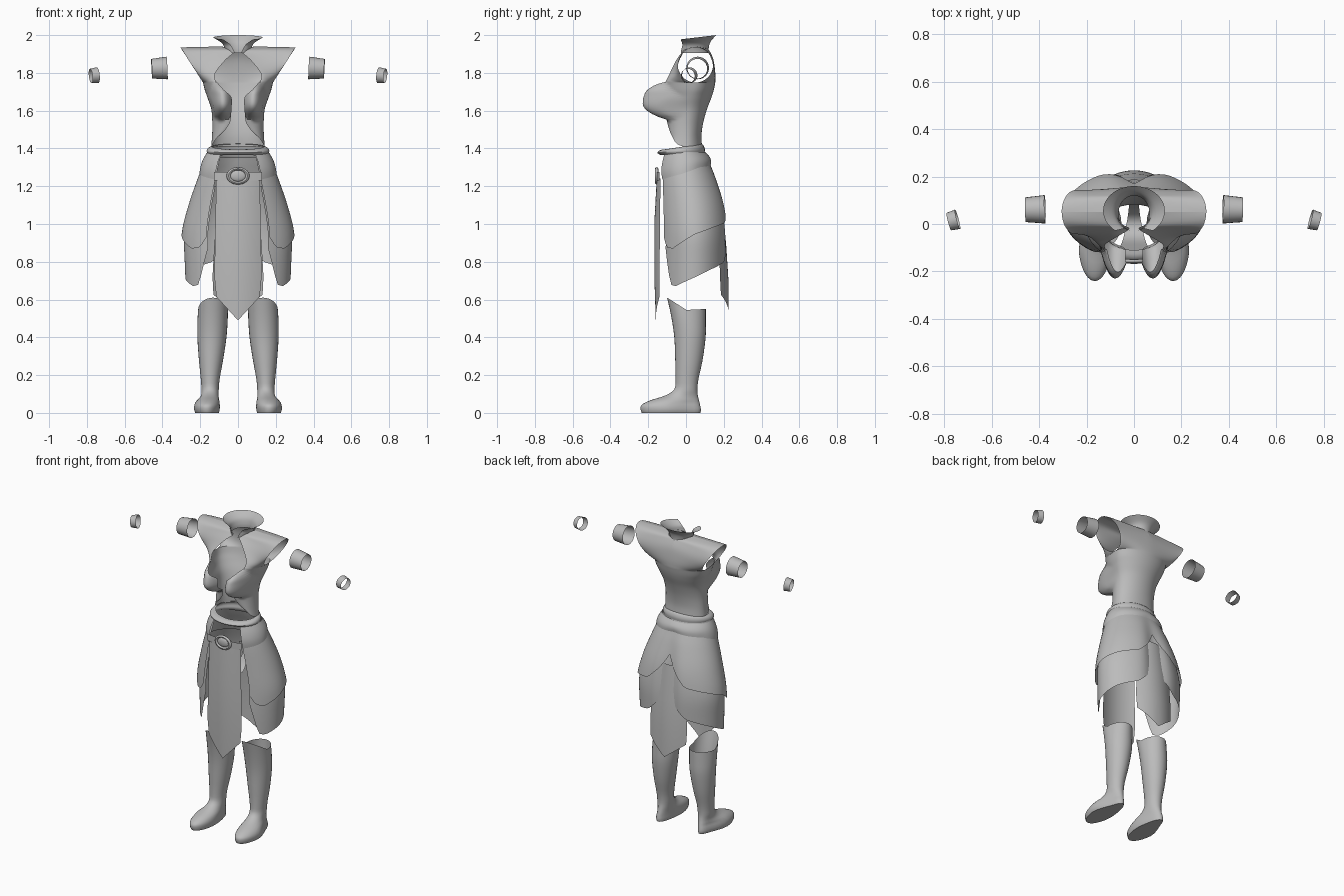
import bpy, bmesh, math
from mathutils import Vector

if "Cube" in bpy.data.objects:
    bpy.data.objects.remove(bpy.data.objects["Cube"])

mat = bpy.data.materials.new("grey_cloth")
mat.diffuse_color = (0.5, 0.5, 0.5, 1)
mat.use_nodes = True
mat.node_tree.nodes["Principled BSDF"].inputs["Base Color"].default_value = mat.diffuse_color


def spline(keys, n):
    """Smooth rows through key tuples, n steps per span."""
    out = []
    for i in range(len(keys) - 1):
        p0, p1, p2 = keys[max(i - 1, 0)], keys[i], keys[i + 1]
        p3 = keys[min(i + 2, len(keys) - 1)]
        for s in range(n + (i == len(keys) - 2)):
            t = s / n
            out.append(tuple(
                b + t * ((c - a) / 2 + t * ((2 * a - 5 * b + 4 * c - d) / 2
                         + t * (3 * b - a - 3 * c + d) / 2))
                for a, b, c, d in zip(p0, p1, p2, p3)))
    return out


def table(keys, x):
    """Linear lookup of tuples keyed by ascending first value."""
    x = min(max(x, keys[0][0]), keys[-1][0])
    for p, q in zip(keys, keys[1:]):
        if x <= q[0]:
            break
    t = (x - p[0]) / (q[0] - p[0])
    return tuple(a + t * (b - a) for a, b in zip(p, q))[1:]


def sheet(name, patches, centre, closed=False, cap=False, mirror=True):
    """Grids of points joined into one surface facing away from centre."""
    bm = bmesh.new()
    for rows in patches:
        g = [[bm.verts.new(p) for p in r] for r in rows]
        m = len(g[0])
        for a, b in zip(g, g[1:]):
            for j in range(m if closed else m - 1):
                k = (j + 1) % m
                bm.faces.new((a[j], a[k], b[k], b[j]))
        if cap:
            bm.faces.new(g[-1])
    bmesh.ops.remove_doubles(bm, verts=bm.verts[:], dist=0.0015)
    bmesh.ops.recalc_face_normals(bm, faces=bm.faces[:])
    bm.normal_update()
    c = Vector(centre)
    if sum(f.normal.dot(f.calc_center_median() - c) * f.calc_area() for f in bm.faces) < 0:
        bmesh.ops.reverse_faces(bm, faces=bm.faces[:])
    me = bpy.data.meshes.new(name)
    bm.to_mesh(me)
    bm.free()
    ob = bpy.data.objects.new(name, me)
    bpy.context.collection.objects.link(ob)
    finish(ob)
    if mirror:
        ob.modifiers.new("mirror", 'MIRROR').merge_threshold = 0.001
    return ob


def finish(ob):
    ob.data.materials.clear()
    ob.data.materials.append(mat)
    bpy.ops.object.select_all(action='DESELECT')
    bpy.context.view_layer.objects.active = ob
    ob.select_set(True)
    bpy.ops.object.shade_smooth_by_angle(angle=math.radians(45))


# bodice: open front edge, round sides, full bust, armholes above
def quarter(c, s, n=12):
    pts = []
    for j in range(n + 1):
        a = math.pi / 2 * j / n
        si, co = math.sin(a), math.cos(a)
        pts.append((c[0] + (s[0] - c[0]) * si, s[1] + (c[1] - s[1]) * co, c[2] + (s[2] - c[2]) * si))
    return pts


def bust(row):
    out = []
    for j, (x, y, z) in enumerate(row):
        d = ((x - 0.09) / 0.07) ** 2 + ((z - 1.635) / (0.125 if z > 1.635 else 0.085)) ** 2
        fade = min(1, (len(row) - 1 - j) / 6)
        out.append((x, y - 0.125 * fade * max(0, 1 - d) ** 0.85, z))
    return out


def armhole(phi, side):
    a = math.radians(phi)
    z = 1.842 - 0.093 * math.cos(a)
    return (0.185 + 0.12 * (z - 1.749) / 0.186, 0.05 + side * 0.093 * math.sin(a), z)


# side z, edge z, edge x, edge y, side x, side y, back y
lower = [(1.41, 1.455, .115, -.065, .142, 0, .085), (1.47, 1.49, .075, -.085, .137, 0, .082),
         (1.54, 1.54, .042, -.10, .136, 0, .092), (1.61, 1.61, .035, -.115, .142, .01, .112),
         (1.67, 1.67, .035, -.12, .162, .025, .135), (1.71, 1.71, .075, -.12, .176, .04, .147),
         (1.749, 1.76, .12, -.105, .185, .05, .155)]
front_low, back_low = [], []
for z, zf, ex, ey, sx, sy, by in spline(lower, 5):
    front_low.append(bust(quarter((ex, ey, zf), (sx, sy, z), 18)))
    back_low.append(quarter((0, by, z), (sx, sy, z)))
front_top = [(.12, -.105, 1.76, 0), (.12, -.085, 1.80, 40), (.065, -.05, 1.87, 80),
             (.02, -.02, 1.91, 115), (.05, 0, 1.925, 150), (.085, .05, 1.94, 180)]
back_top = [(0, .155, 1.749, 0), (0, .155, 1.80, 40), (0, .145, 1.87, 80),
            (0, .125, 1.915, 115), (.05, .105, 1.93, 150), (.085, .05, 1.94, 180)]
front_up = [bust(quarter(k[:3], armhole(k[3], -1), 18)) for k in spline(front_top, 4)]
back_up = [quarter(k[:3], armhole(k[3], 1)) for k in spline(back_top, 4)]
sheet("bodice", [front_low, back_low, front_up, back_up], (0, 0.03, 1.65))

# collar: flared, open at the front
collar = []
for rx, ry, yc, zb, zf, gap in spline([(.065, .075, .045, 1.905, 1.905, 14), (.07, .075, .045, 1.93, 1.925, 22),
                                       (.085, .08, .05, 1.965, 1.95, 30), (.13, .105, .055, 2.0, 1.975, 38)], 4):
    row = []
    for j in range(17):
        a = math.radians((180 - gap) * j / 16)
        row.append((rx * math.sin(a), yc + ry * math.cos(a), zb + (zf - zb) * (1 - math.cos(a)) / 2))
    collar.append(row)
sheet("collar", [collar], (0, 0.05, 1.93))


# waist roll: closed ring, lower and thinner at the front
def ring(rx, yf, yb, zf, zb, n=32, xc=0):
    pts = []
    for j in range(n):
        a = 2 * math.pi * j / n
        k = (1 + math.cos(a)) / 2
        pts.append((xc + rx * math.sin(a), (yf + yb) / 2 + (yb - yf) / 2 * math.cos(a), zf + (zb - zf) * k))
    return pts


roll = [(.138, -.11, .082, 1.395, 1.425), (.157, -.135, .093, 1.392, 1.415), (.166, -.152, .10, 1.378, 1.395),
        (.160, -.14, .098, 1.368, 1.37), (.166, -.13, .107, 1.365, 1.35)]
sheet("waist_roll", [[ring(*k) for k in spline(roll, 3)]], (0, 0, 1.39), closed=True, mirror=False)

# skirt layers: z, half width, front y, back y
hips = spline([(.62, .288, -.155, .232), (.80, .296, -.155, .238), (.95, .298, -.15, .237), (1.1, .262, -.15, .215),
               (1.245, .212, -.15, .165), (1.32, .182, -.14, .130), (1.38, .163, -.13, .104)], 5)


def skirt(name, top, hem, off, end, puff=0.0, n=28, m=14):
    rows = []
    for i in range(m + 1):
        v = i / m
        row = []
        for j in range(n + 1):
            th = end * j / n
            z = top + (table(hem, th)[0] - top) * v
            rx, yf, yb = table(hips, z)
            o = off + puff * math.sin(math.pi * v)
            a = math.radians(th)
            fold = 0.035 * math.exp(-(th / 14) ** 2) * min(1, max(0, (1.35 - z) / 0.3))
            row.append(((rx + o) * math.sin(a),
                        (yf + yb) / 2 + ((yb - yf) / 2 + o) * math.cos(a) - fold, z))
        rows.append(row)
    sheet(name, [rows], (0, 0.03, 1.1))


skirt("upper_skirt", 1.38, [(0, 1.18), (12, 1.09), (28, 1.01), (60, .98), (90, .945), (125, .87), (138, .875), (146, .93)], 0, 146)
skirt("lower_skirt", 1.2, [(0, .97), (12, .87), (28, .80), (60, .76), (90, .715), (122, .67), (132, .68), (146, .87)], -.014, 146)
skirt("hip_sash", 1.375, [(0, 1.315), (60, 1.30), (100, 1.265), (146, 1.235)], .002, 146, .01)


# hanging panels: half width, edge y, centre y, edge z, centre z
def panel(name, keys, centre):
    rows = []
    for w, ye, yc, ze, zc in keys:
        rows.append([(w * j / 8, yc + (ye - yc) * (j / 8) ** 2, zc + (ze - zc) * j / 8) for j in range(9)])
    sheet(name, [rows], centre)


panel("front_panel", [(.115, -.135, -.155, 1.24, 1.24), (.12, -.138, -.168, 1.0, 1.0),
                      (.125, -.14, -.167, .72, .70), (.115, -.14, -.16, .615, .49)], (0, 0, .9))
panel("back_panel", [(.10, .155, .185, 1.12, 1.12), (.125, .175, .212, .9, .9),
                     (.135, .18, .225, .72, .70), (.13, .185, .226, .625, .525)], (0, 0, .8))

# under strap: narrow at the back, wider in front
strap = [(.10, 1.30, .018), (.085, 1.12, .02), (.02, 1.01, .028), (-.06, 1.04, .045), (-.11, 1.2, .065)]
strap_rows = [[(w * j / 3, y, z) for j in range(4)] for y, z, w in spline(strap, 4)]
sheet("under_strap", [strap_rows], (0, 0, 1.2))

# belt strip and oval buckle
belt = [[(.018 * j, -.157 + (.018 * j) ** 2, z) for j in range(8)] for z in (1.275, 1.23)]
sheet("belt", [belt], (0, 0, 1.25))
bpy.ops.mesh.primitive_torus_add(location=(0, -.155, 1.255), rotation=(math.pi / 2, 0, 0), major_radius=.05,
                                 minor_radius=.011, major_segments=28, minor_segments=8)
buckle = bpy.context.object
buckle.name = "buckle_rim"
buckle.scale = (1, .76, .8)
finish(buckle)
bpy.ops.mesh.primitive_uv_sphere_add(segments=20, ring_count=10, location=(0, -.153, 1.255))
stud = bpy.context.object
stud.name = "buckle_dome"
stud.scale = (.042, .012, .03)
finish(stud)

# boots: half width, front y, back y, front z, back z, centre x
boot = [(.079, -.10, .105, .61, .55, .132), (.080, -.078, .105, .51, .48, .135), (.077, -.062, .104, .40, .40, .138),
        (.064, -.057, .088, .28, .28, .143), (.050, -.055, .066, .18, .18, .147), (.046, -.062, .060, .125, .12, .148),
        (.051, -.11, .064, .092, .085, .153), (.063, -.19, .070, .066, .06, .160), (.069, -.235, .076, .042, .035, .164),
        (.069, -.24, .079, .018, .015, .165), (.064, -.234, .076, 0, 0, .164)]
rows = []
for rx, yf, yb, zf, zb, xc in spline(boot, 3):
    row = ring(rx, yf, yb, zf, zb, 28, xc)
    if zf > .45:  # dipped rim at the sides of the cuff
        dip = (zf - .45) / .16
        row = [(x, y, z - .035 * dip * (1 - abs((2 * y - yf - yb) / (yb - yf)))) for x, y, z in row]
    # heel narrower than toe
    k = max(0, min(1, (.12 - zf) / .06))
    row = [(xc + (x - xc) * (1 - .28 * k * max(0, min(1, (y + .1) / .12))) - .012 * k * max(0, min(1, (y + .1) / .12)),
            y, max(z, 0)) for x, y, z in row]
    rows.append(row)
sheet("boots", [rows], (.145, 0, .25), closed=True, cap=True)


# arm bands: thin open tubes
def band(name, inner, outer, r0, r1):
    p, q = Vector(inner), Vector(outer)
    axis = (q - p).normalized()
    u = axis.cross(Vector((0, 0, 1))).normalized()
    w = u.cross(axis)
    rows = []
    for t in (0, .33, .67, 1):
        c, r = p.lerp(q, t), r0 + (r1 - r0) * t
        rows.append([c + r * (math.cos(a) * u + math.sin(a) * w)
                     for a in (2 * math.pi * j / 24 for j in range(24))])
    sheet(name, [rows], p.lerp(q, .5), closed=True)


band("upper_arm_bands", (.375, .062, 1.826), (.457, .06, 1.822), .06, .052)
band("wrist_bands", (.743, .02, 1.788), (.78, .01, 1.784), .042, .038)
